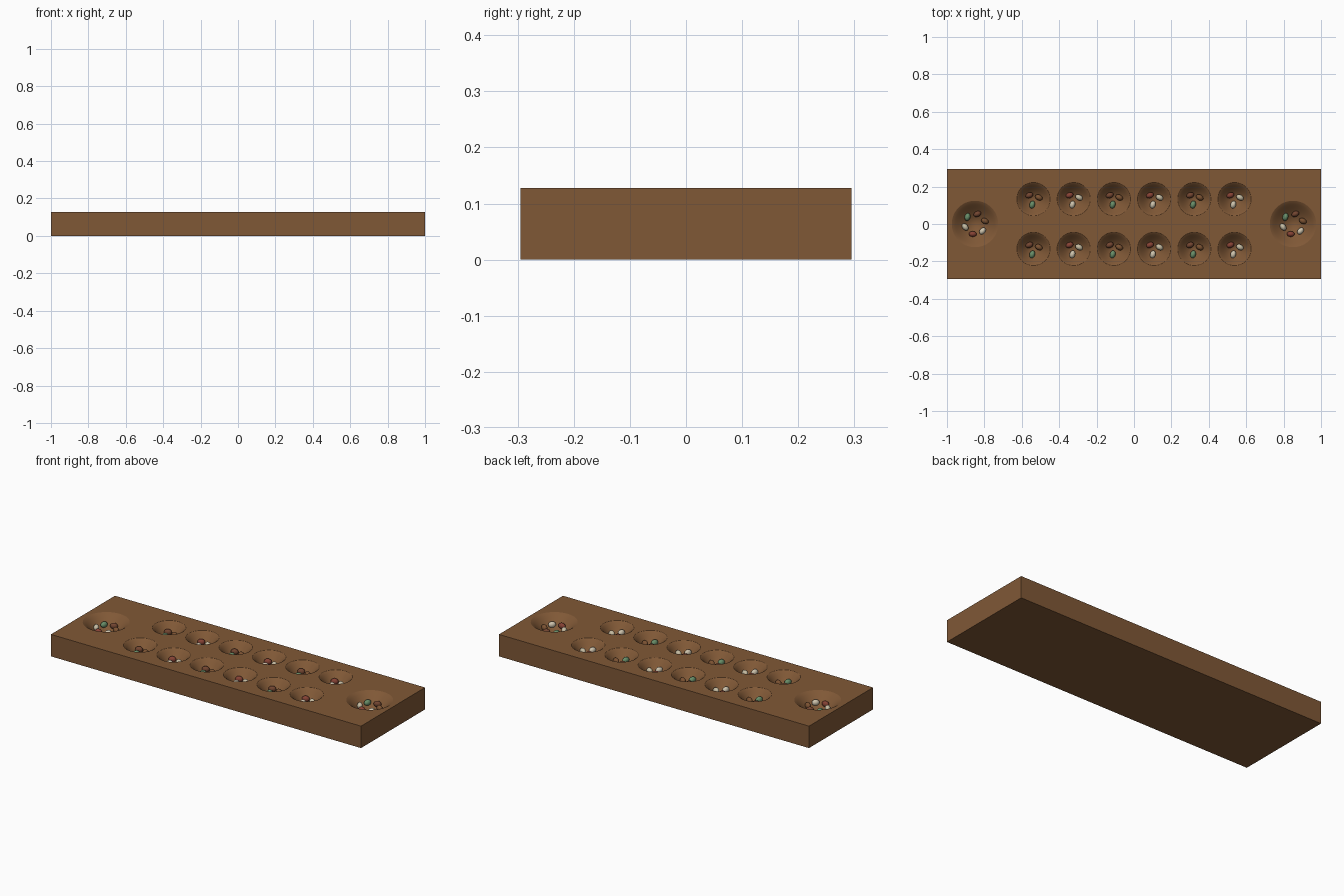
import bpy, bmesh, math

if "Cube" in bpy.data.objects:
    bpy.data.objects.remove(bpy.data.objects["Cube"])

LENGTH, WIDTH, HEIGHT = 2.0, 0.59, 0.128


def material(name, rgb):
    m = bpy.data.materials.new(name)
    m.diffuse_color = (*rgb, 1)
    m.use_nodes = True
    m.node_tree.nodes["Principled BSDF"].inputs["Base Color"].default_value = m.diffuse_color
    return m


wood = material("brown wood", (0.216, 0.098, 0.037))
seed_mats = [material("tan seed", (0.20, 0.085, 0.032)),
             material("dark brown seed", (0.17, 0.06, 0.03)),
             material("green seed", (0.14, 0.27, 0.14)),
             material("cream seed", (0.56, 0.50, 0.36)),
             material("red seed", (0.24, 0.055, 0.035)),
             material("pale seed", (0.62, 0.55, 0.42))]


def add_object(name, bm, mat):
    me = bpy.data.meshes.new(name)
    bm.to_mesh(me)
    bm.free()
    me.materials.append(mat)
    ob = bpy.data.objects.new(name, me)
    bpy.context.collection.objects.link(ob)
    return ob


def bowl_depth(r, radius, depth):
    """Soft-rimmed bowl profile: depth below the board top at distance r."""
    return depth * max(0.0, 1 - (r / radius) ** 2) ** 1.4


def add_bowl(bm, x, y, radius, depth, segs=48, rings=14):
    """Closed turned solid: bowl surface below, flat lid above the board."""
    rows = []
    for i in range(1, rings + 1):
        r = radius * i / rings
        rows.append((r, HEIGHT - bowl_depth(r, radius, depth)))
    rows[-1] = (radius, HEIGHT + 0.0004)
    rows.append((radius, HEIGHT + 0.05))
    loops = [[bm.verts.new((x + r * math.cos(2 * math.pi * s / segs),
                            y + r * math.sin(2 * math.pi * s / segs), z))
              for s in range(segs)] for r, z in rows]
    bottom = bm.verts.new((x, y, HEIGHT - depth))
    for s in range(segs):
        t = (s + 1) % segs
        bm.faces.new((bottom, loops[0][t], loops[0][s]))
        for a, b in zip(loops, loops[1:]):
            bm.faces.new((a[s], a[t], b[t], b[s]))
    bm.faces.new(loops[-1])


# Bowls: two rows of six pits and a larger store at each end
# (x, y, radius, depth, seed count, seed ring radius, first colour)
bowls = [((c - 2.5) * 0.215, y, 0.09, 0.064, 3, 0.03, 3 * (c % 2))
         for y in (-0.133, 0.133) for c in range(6)]
bowls += [(x, 0, 0.125, 0.074, 6, 0.055, 0) for x in (-0.85, 0.85)]

# Board block
bm = bmesh.new()
bmesh.ops.create_cube(bm, size=1)
for v in bm.verts:
    v.co = (v.co.x * LENGTH, v.co.y * WIDTH, (v.co.z + 0.5) * HEIGHT)
board = add_object("board", bm, wood)

# Cutter holding all the bowls, smooth so the carved faces stay smooth
bm = bmesh.new()
for x, y, radius, depth, *_ in bowls:
    add_bowl(bm, x, y, radius, depth)
bmesh.ops.recalc_face_normals(bm, faces=bm.faces)
for f in bm.faces:
    f.smooth = True
cutter = add_object("bowl_cutter", bm, wood)
cutter.hide_render = True
cutter.hide_set(True)
cut = board.modifiers.new("carved bowls", "BOOLEAN")
cut.operation = "DIFFERENCE"
cut.solver = "EXACT"
cut.object = cutter

# Seeds: small smooth ellipsoids in a ring in every bowl
RX, RY, RZ = 0.021, 0.015, 0.017
seed_meshes = []
for mat in seed_mats:
    bm = bmesh.new()
    bmesh.ops.create_uvsphere(bm, u_segments=16, v_segments=10, radius=1)
    for v in bm.verts:
        v.co = (v.co.x * RX, v.co.y * RY, v.co.z * RZ)
    for f in bm.faces:
        f.smooth = True
    me = bpy.data.meshes.new(mat.name)
    bm.to_mesh(me)
    bm.free()
    me.materials.append(mat)
    seed_meshes.append(me)

for x, y, radius, depth, count, ring, first in bowls:
    for k in range(count):
        a = math.radians(17) + 2 * math.pi * k / count
        seed = bpy.data.objects.new("seed", seed_meshes[(first + k) % 6])
        seed.location = (x + ring * math.cos(a), y + ring * math.sin(a),
                         HEIGHT - bowl_depth(ring, radius, depth) + RZ * 0.85)
        seed.rotation_euler.z = -0.5 + k * 0.9
        bpy.context.collection.objects.link(seed)
